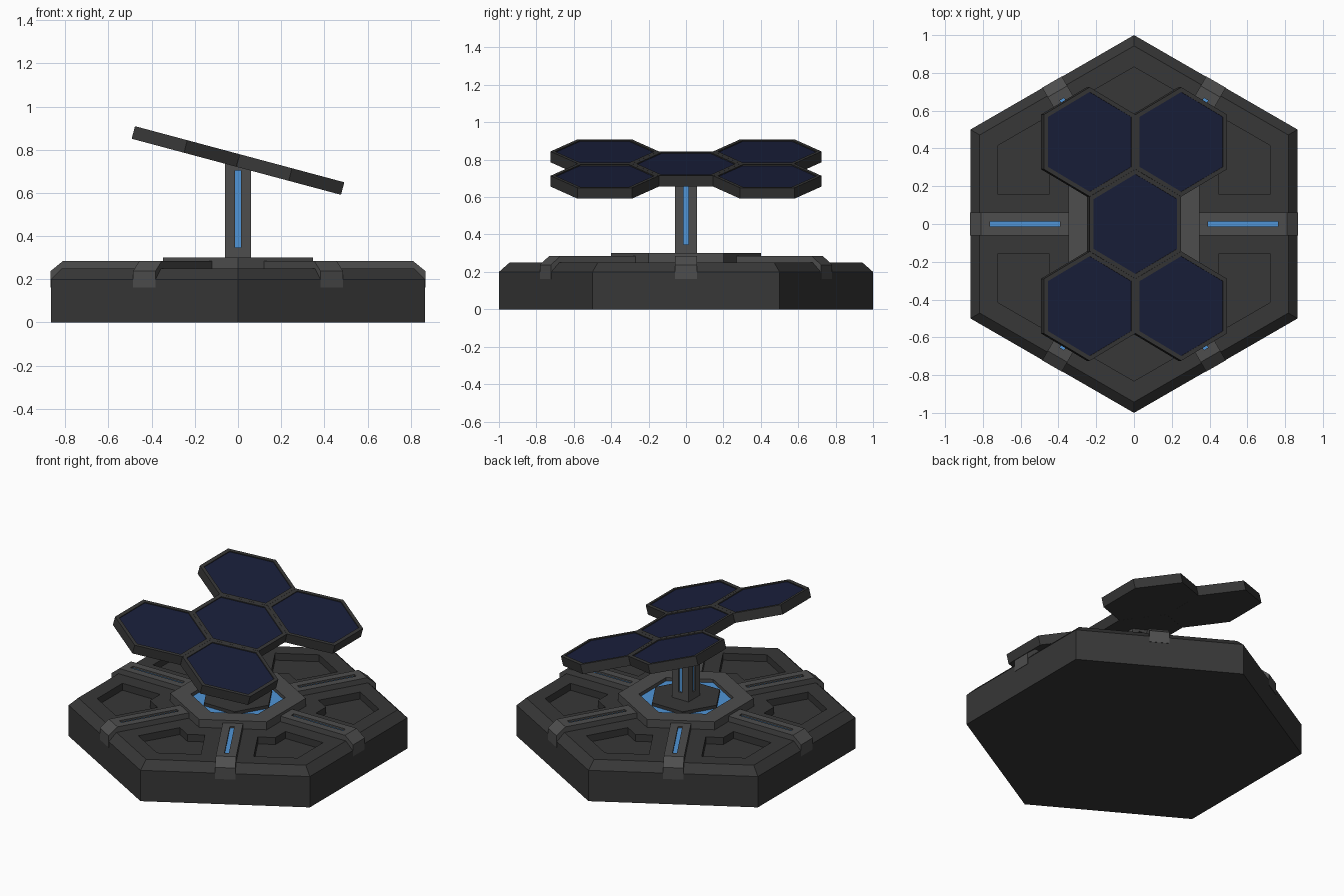
import bpy, bmesh
from math import radians, sin, cos, pi, sqrt
from mathutils import Matrix, Vector

if "Cube" in bpy.data.objects:
    bpy.data.objects.remove(bpy.data.objects["Cube"])


def material(name, r, g, b):
    m = bpy.data.materials.new(name)
    m.diffuse_color = (r, g, b, 1)
    m.use_nodes = True
    m.node_tree.nodes["Principled BSDF"].inputs["Base Color"].default_value = m.diffuse_color
    return m


DARK = material("dark_metal", 0.038, 0.038, 0.038)
GREY = material("grey_metal", 0.075, 0.075, 0.075)
BLUE = material("blue_light", 0.08, 0.30, 0.68)
NAVY = material("solar_navy", 0.010, 0.014, 0.045)


def hexagon(r, turn=90):
    return [(r * cos(radians(turn + 60 * i)), r * sin(radians(turn + 60 * i))) for i in range(6)]


def loft(rings):
    """Closed solid through a stack of equal-length point rings."""
    bm = bmesh.new()
    loops = [[bm.verts.new(p) for p in ring] for ring in rings]
    n = len(loops[0])
    for a, b in zip(loops, loops[1:]):
        for i in range(n):
            bm.faces.new((a[i], a[(i + 1) % n], b[(i + 1) % n], b[i]))
    bm.faces.new(loops[0][::-1])
    bm.faces.new(loops[-1])
    bmesh.ops.recalc_face_normals(bm, faces=bm.faces)
    return bm


def prism(points, z0, z1):
    return loft([[(x, y, z) for x, y in points] for z in (z0, z1)])


def recess(bm, face, margin, depth):
    """Inset a face, sink it and give the floor the second material."""
    bm.normal_update()
    normal = face.normal.copy()
    bmesh.ops.inset_individual(bm, faces=[face], thickness=margin, use_even_offset=True)
    floor = bmesh.ops.extrude_discrete_faces(bm, faces=[face])["faces"][0]
    bmesh.ops.translate(bm, verts=floor.verts, vec=-normal * depth)
    floor.material_index = 1


def facing(bm, direction):
    bm.normal_update()
    d = Vector(direction)
    return max((f for f in bm.faces if f.normal.dot(d) > 0.99),
               key=lambda f: f.calc_center_median().dot(d))


def make(name, bm, mats, matrix=None):
    mesh = bpy.data.meshes.new(name)
    bm.to_mesh(mesh)
    bm.free()
    for m in mats:
        mesh.materials.append(m)
    ob = bpy.data.objects.new(name, mesh)
    bpy.context.collection.objects.link(ob)
    if matrix:
        ob.matrix_world = matrix
    return ob


# Chamfered hexagonal base
base = make("base", loft([[(x, y, z) for x, y in hexagon(r)]
                          for r, z in ((1, 0), (1, 0.2), (0.943, 0.25))]), [DARK])

# Six chevron pockets in the base top, one at each corner
S = 0.156
half = [(0.45, S), (0.72, S), (0.72, 0.72 / sqrt(3))]
mirror = [(0.5 * x + sqrt(3) / 2 * y, sqrt(3) / 2 * x - 0.5 * y) for x, y in half[:2]]
chevron = half + mirror[::-1] + [(0.45, 0.45 / sqrt(3))]
for i in range(6):
    cutter = make(f"pocket_cutter_{i + 1}", prism(chevron, 0.205, 0.4), [DARK],
                  Matrix.Rotation(i * pi / 3, 4, 'Z'))
    cutter.hide_render = True
    cutter.hide_set(True)
    cut = base.modifiers.new("pocket", 'BOOLEAN')
    cut.operation = 'DIFFERENCE'
    cut.solver = 'EXACT'
    cut.object = cutter

# Six spokes folding over the base rim, each with a sunken light strip
profile = [(0.335, 0.24), (0.335, 0.285), (0.812, 0.285), (0.87, 0.238), (0.87, 0.163), (0.80, 0.163)]
profile[0:2] = [(0.352, 0.24), (0.352, 0.285)]
for i in range(6):
    bm = loft([[(x, y, z) for x, z in profile] for y in (-0.06, 0.06)])
    bmesh.ops.translate(bm, verts=bm.verts, vec=(-0.008, 0, 0))
    for v in bm.verts:
        if v.co.x > 0.8:
            v.co.x += 0.006
    recess(bm, facing(bm, (0, 0, 1)), 0.047, 0.012)
    make(f"spoke_{i + 1}", bm, [GREY, BLUE], Matrix.Rotation(i * pi / 3, 4, 'Z'))

# Hub with a sunken light and a turned inner plate
bm = prism(hexagon(0.4), 0.24, 0.302)
recess(bm, facing(bm, (0, 0, 1)), 0.105, 0.022)
make("hub", bm, [GREY, BLUE])
make("hub_plate", prism(hexagon(0.22, 0), 0.27, 0.30), [DARK])

# Square post with a light strip on each side
W = 0.06
bm = prism([(-W, -W), (W, -W), (W, W), (-W, W)], 0.30, 0.75)
for d in ((1, 0, 0), (-1, 0, 0), (0, 1, 0), (0, -1, 0)):
    recess(bm, facing(bm, d), 0.047, 0.01)
make("post", bm, [GREY, BLUE])

# Five tilted hexagonal solar panels
tilt = Matrix.Translation((0, 0, 0.75)) @ Matrix.Rotation(radians(15), 4, 'Y')
P = 0.502
spots = [(0, 0)] + [(sx * P / 2, sy * P * sqrt(3) / 2) for sx in (-1, 1) for sy in (-1, 1)]
for i, (x, y) in enumerate(spots):
    bm = prism(hexagon(0.2895), -0.03, 0.03)
    recess(bm, facing(bm, (0, 0, 1)), 0.022, 0.006)
    make(f"solar_panel_{i + 1}", bm, [DARK, NAVY], tilt @ Matrix.Translation((x, y, 0)))
